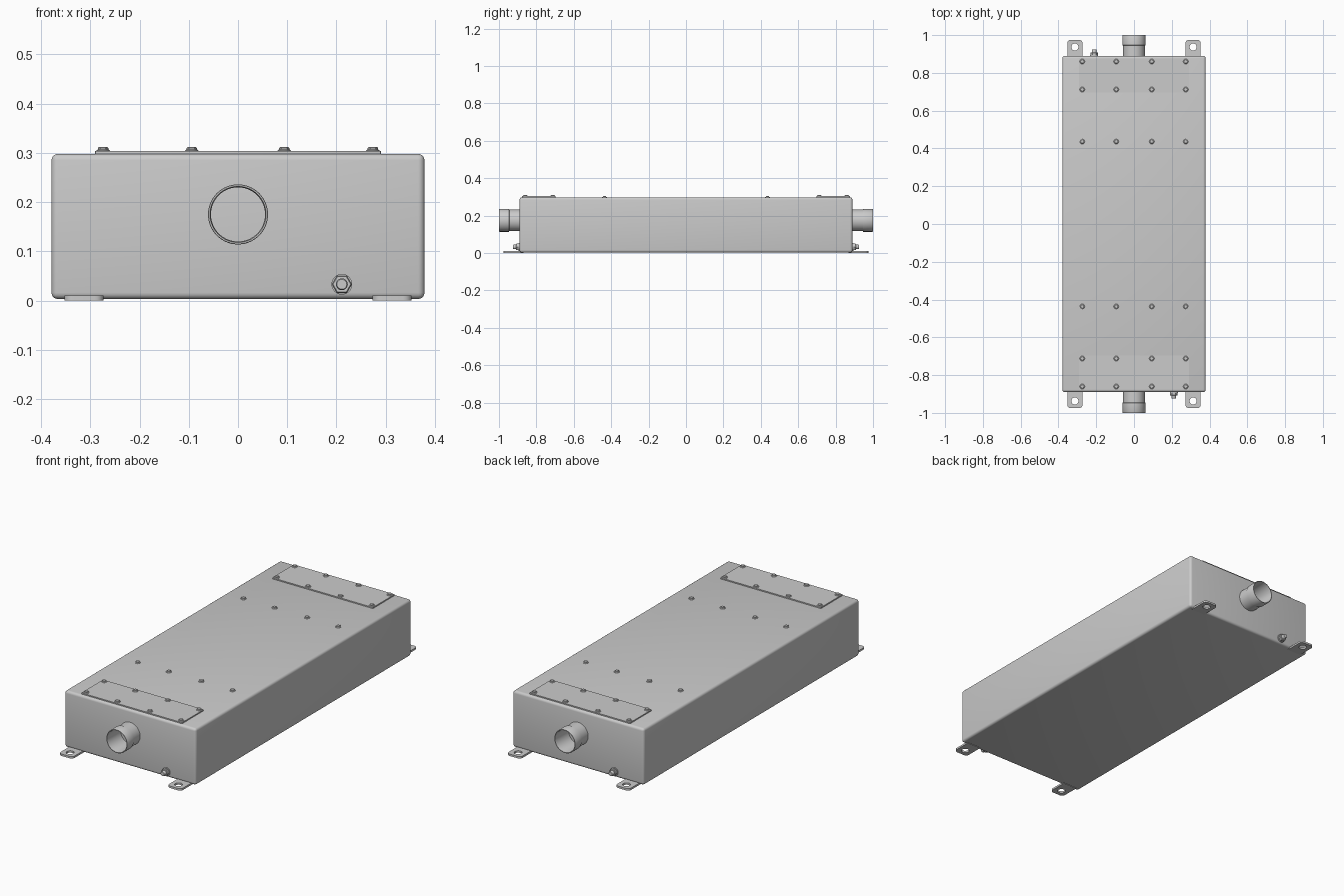
import bpy, bmesh, math
from mathutils import Matrix, Vector

if "Cube" in bpy.data.objects:
    bpy.data.objects.remove(bpy.data.objects["Cube"])


def finish(name, bm, angle=35):
    bmesh.ops.remove_doubles(bm, verts=bm.verts, dist=1e-5)
    bmesh.ops.recalc_face_normals(bm, faces=bm.faces)
    mesh = bpy.data.meshes.new(name)
    bm.to_mesh(mesh)
    bm.free()
    ob = bpy.data.objects.new(name, mesh)
    bpy.context.collection.objects.link(ob)
    bpy.ops.object.select_all(action='DESELECT')
    ob.select_set(True)
    bpy.context.view_layer.objects.active = ob
    bpy.ops.object.shade_smooth_by_angle(angle=math.radians(angle))
    return ob


def box(name, lo, hi, bevel, segments, vertical_only=False):
    lo, hi = Vector(lo), Vector(hi)
    bm = bmesh.new()
    bmesh.ops.create_cube(bm, size=1, matrix=Matrix.Translation((lo + hi) / 2)
                          @ Matrix.Diagonal((*(hi - lo), 1)))
    edges = [e for e in bm.edges if not vertical_only
             or abs(e.verts[0].co.z - e.verts[1].co.z) > 1e-4]
    bmesh.ops.bevel(bm, geom=edges, offset=bevel, segments=segments,
                    profile=0.5, affect='EDGES')
    return finish(name, bm)


def lathe(bm, profile, matrix, sides):
    """Revolve (radius, height) points about local z, then place them."""
    rings = []
    for r, h in profile:
        rings.append([bm.verts.new(matrix @ Vector((
            r * math.cos(math.tau * i / sides), r * math.sin(math.tau * i / sides), h)))
            for i in range(sides)])
    for a, b in zip(rings, rings[1:]):
        for i in range(sides):
            j = (i + 1) % sides
            bm.faces.new((a[i], a[j], b[j], b[i]))
    for (r, h), ring in ((profile[0], rings[0]), (profile[-1], rings[-1])):
        if profile[0] != profile[-1]:
            bm.faces.new(ring)


# Main housing with rounded edges
box("housing", (-0.379, -0.89, 0.003), (0.379, 0.89, 0.298), 0.013, 4)

for end, side in (("front", 1), ("back", -1)):
    turn = Matrix.Rotation(0 if side == 1 else math.pi, 4, 'Z')
    outward = turn @ Matrix.Rotation(math.pi / 2, 4, 'X')   # local z points out of the end

    # Access cover on the lid
    ys = sorted((-0.697 * side, -0.877 * side))
    box(end + "_cover", (-0.291, ys[0], 0.296), (0.291, ys[1], 0.304), 0.004, 2, True)

    # Open pipe stub with a slightly wider sleeve at the mouth
    bm = bmesh.new()
    lathe(bm, [(0.055, 0.885), (0.058, 0.885), (0.058, 0.945), (0.061, 0.947),
               (0.061, 0.998), (0.060, 1.0), (0.057, 1.0), (0.055, 0.99), (0.055, 0.885)],
          outward @ Matrix.Translation((0, 0.175, 0)), 64)
    finish(end + "_pipe", bm)

    # Drain fitting: round flange, hex collar and plug
    bm = bmesh.new()
    place = outward @ Matrix.Translation((0.211, 0.033, 0))
    lathe(bm, [(0.021, 0.885), (0.021, 0.896)], place, 32)
    lathe(bm, [(0.020, 0.896), (0.020, 0.906), (0.018, 0.908)], place, 6)
    lathe(bm, [(0.012, 0.906), (0.012, 0.922), (0.010, 0.925)], place, 32)
    finish(end + "_drain_fitting", bm)

    # Bolts: flanged hex heads, two rows on the cover and one on the lid
    bm = bmesh.new()
    for y, z in ((0.86, 0.304), (0.712, 0.304), (0.436, 0.298)):
        for x in (-0.274, -0.094, 0.094, 0.274):
            place = Matrix.Translation((x, -y * side, z))
            lathe(bm, [(0.0135, -0.002), (0.0135, 0.001), (0.011, 0.003)], place, 24)
            lathe(bm, [(0.0105, 0.002), (0.0105, 0.006), (0.009, 0.0075)], place, 6)
    finish(end + "_bolts", bm)

    # Mounting feet: rounded tabs with a bolt hole
    for hand, x in (("left", -0.313), ("right", 0.313)):
        curve = bpy.data.curves.new("tab_outline", 'CURVE')
        curve.dimensions, curve.fill_mode, curve.extrude = '2D', 'BOTH', 0.005
        outline = [(-0.04, -0.87), (0.04, -0.87)]
        for cx, a0 in ((0.022, 0), (-0.022, 90)):
            outline += [(cx + 0.018 * math.cos(math.radians(a0 + t)),
                         -0.957 - 0.018 * math.sin(math.radians(a0 + t)))
                        for t in range(0, 91, 15)]
        hole = [(0.019 * math.cos(math.tau * i / 32), -0.937 + 0.019 * math.sin(math.tau * i / 32))
                for i in range(32)]
        for pts in (outline, hole):
            s = curve.splines.new('POLY')
            s.points.add(len(pts) - 1)
            for p, (px, py) in zip(s.points, pts):
                p.co = (px, py, 0, 1)
            s.use_cyclic_u = True
        temp = bpy.data.objects.new("tab_outline", curve)
        bpy.context.collection.objects.link(temp)
        mesh = bpy.data.meshes.new_from_object(
            temp.evaluated_get(bpy.context.evaluated_depsgraph_get()))
        bpy.data.objects.remove(temp)
        bm = bmesh.new()
        bm.from_mesh(mesh)
        bm.transform(turn @ Matrix.Translation((x, 0, 0.005)))
        finish(f"{end}_{hand}_foot", bm)
